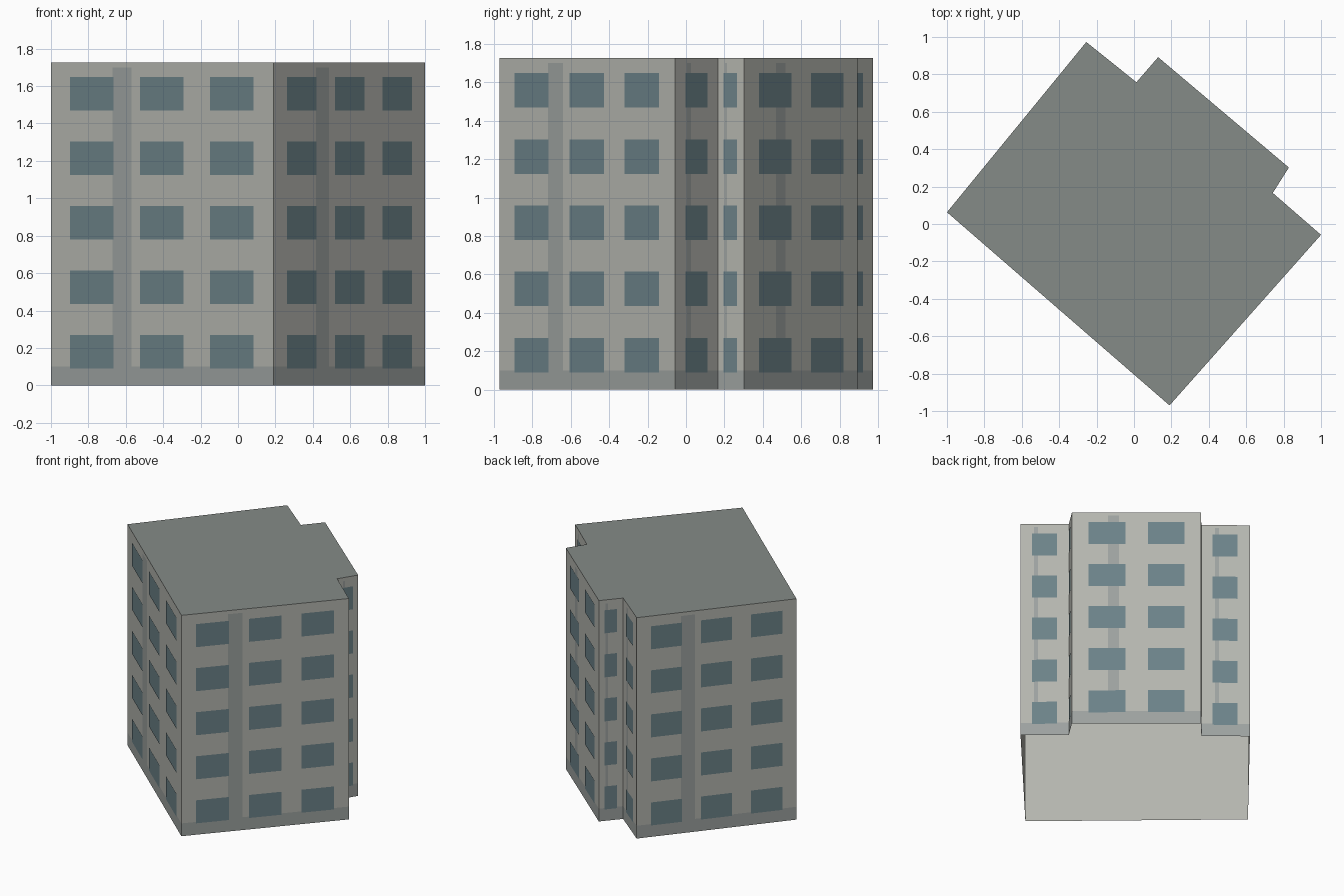
import bpy, bmesh
from mathutils import Vector

if "Cube" in bpy.data.objects:
    bpy.data.objects.remove(bpy.data.objects["Cube"])

HEIGHT = 1.727
# Footprint corners, counter-clockwise, with the window columns on the wall that starts there
PLAN = [((-1, .063), 3), ((.19, -.97), 3), ((1, -.058), 1), ((.742, .166), 1),
        ((.828, .302), 2), ((.129, .892), 1), ((.013, .758), 1), ((-.255, .973), 3)]
# Start and end of each window as a fraction of wall length
COLUMNS = {1: [(.235, .75)],
           2: [(.13, .415), (.588, .873)],
           3: [(.087, .282), (.402, .597), (.716, .912)]}
FLOORS = [.09 + .3445 * i for i in range(5)]


def material(name, rgb):
    m = bpy.data.materials.new(name)
    m.diffuse_color = (*rgb, 1)
    m.use_nodes = True
    m.node_tree.nodes["Principled BSDF"].inputs["Base Color"].default_value = m.diffuse_color
    return m


WALL = material("wall_render", (.46, .467, .43))
ROOF = material("roof_grey", (.235, .26, .245))
TRIM = material("trim_grey", (.335, .36, .35))
GLASS = material("window_blue", (.15, .225, .25))


def finish(name, bm, mats):
    me = bpy.data.meshes.new(name)
    bm.to_mesh(me)
    bm.free()
    for m in mats:
        me.materials.append(m)
    ob = bpy.data.objects.new(name, me)
    bpy.context.collection.objects.link(ob)


def panels(name, mat, offset, layout):
    """Flat panels on every wall; layout(columns) gives (u0, u1, z0, z1) rectangles."""
    bm = bmesh.new()
    for i, (start, columns) in enumerate(PLAN):
        a = Vector((*start, 0))
        d = Vector((*PLAN[(i + 1) % len(PLAN)][0], 0)) - a
        out = Vector((d.y, -d.x, 0)).normalized() * offset
        for u0, u1, z0, z1 in layout(columns):
            bm.faces.new([bm.verts.new(a + d * u + out + Vector((0, 0, z)))
                          for u, z in ((u0, z0), (u1, z0), (u1, z1), (u0, z1))])
    finish(name, bm, [mat])


# Building shell: walls and a flat roof, open underneath
bm = bmesh.new()
low = [bm.verts.new((*p, 0)) for p, _ in PLAN]
high = [bm.verts.new((*p, HEIGHT)) for p, _ in PLAN]
for i in range(len(PLAN)):
    j = (i + 1) % len(PLAN)
    bm.faces.new((low[i], low[j], high[j], high[i]))
bm.faces.new(high).material_index = 1
finish("building_shell", bm, [WALL, ROOF])

# Plinth band, vertical wall strips and windows, layered just over the walls
panels("plinth_band", TRIM, .001, lambda n: [(0, 1, 0, .1)])
panels("wall_strips", TRIM, .002, lambda n: [(.278, .364, .1, 1.7)])
panels("windows", GLASS, .003,
       lambda n: [(a, b, z, z + .18) for a, b in COLUMNS[n] for z in FLOORS])
